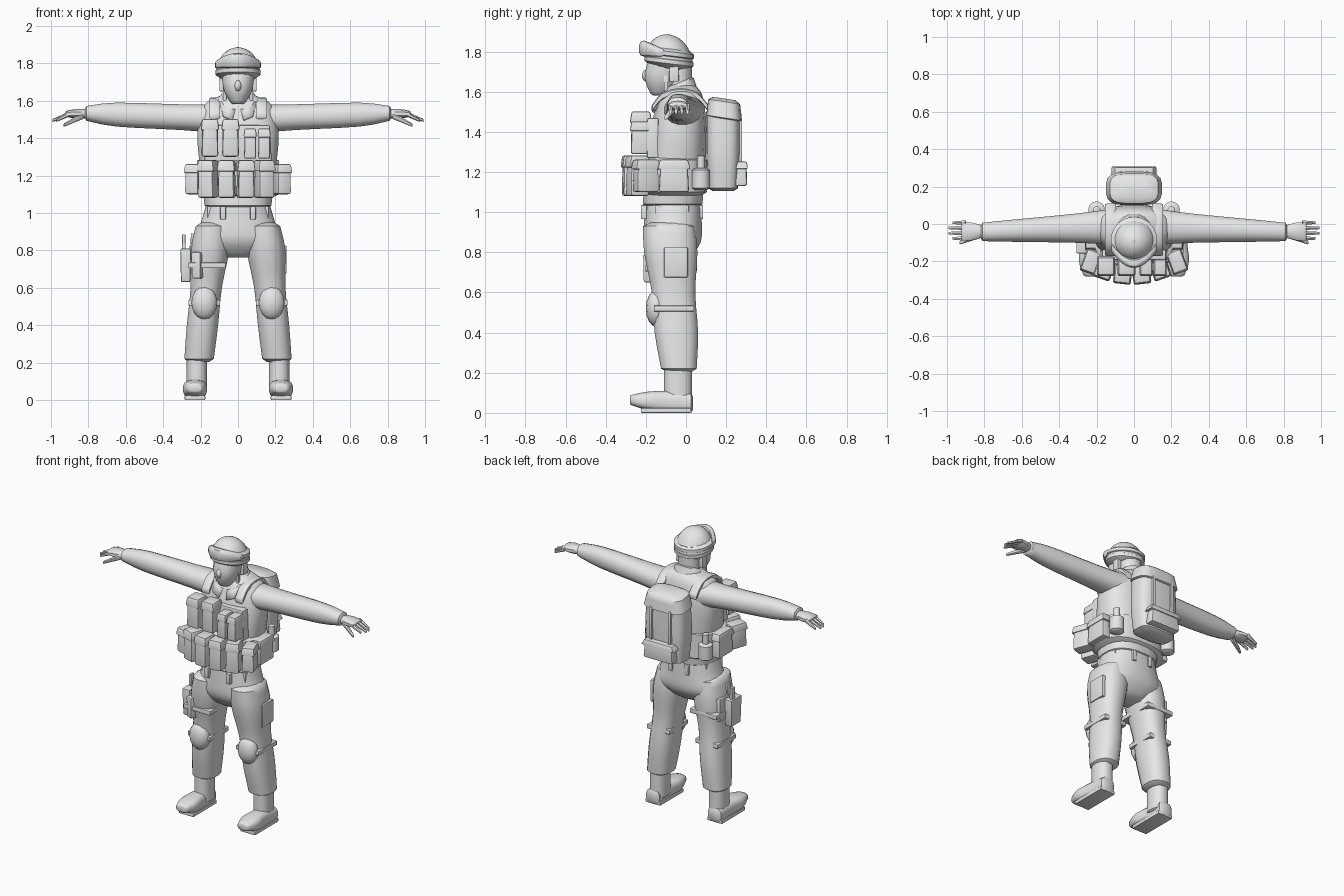
import bpy
import bmesh
from math import cos, sin, pi, radians, copysign
from mathutils import Matrix, Vector

cube = bpy.data.objects.get("Cube")
if cube:
    bpy.data.objects.remove(cube, do_unlink=True)

grey = bpy.data.materials.new("plain_grey")
grey.use_nodes = True
grey.diffuse_color = (.8, .8, .8, 1)
grey.node_tree.nodes["Principled BSDF"].inputs["Base Color"].default_value = grey.diffuse_color


def finish(name, bm, mirror, angle=45):
    """Turn a bmesh into a shaded object, optionally mirrored across x."""
    bmesh.ops.recalc_face_normals(bm, faces=bm.faces)
    mesh = bpy.data.meshes.new(name)
    bm.to_mesh(mesh)
    bm.free()
    mesh.materials.append(grey)
    obj = bpy.data.objects.new(name, mesh)
    bpy.context.collection.objects.link(obj)
    bpy.ops.object.select_all(action='DESELECT')
    obj.select_set(True)
    bpy.context.view_layer.objects.active = obj
    bpy.ops.object.shade_smooth_by_angle(angle=radians(angle))
    if mirror:
        modifier = obj.modifiers.new("mirror", 'MIRROR')
        modifier.use_mirror_merge = False
    return obj


def smooth_rings(rings, steps=3):
    """Pass a smooth curve through the rings and add a small rounded cap at each end."""
    padded = [rings[0]] + rings + [rings[-1]]
    result = []
    for before, start, end, after in zip(padded, padded[1:], padded[2:], padded[3:]):
        for t in (step / steps for step in range(steps)):
            bend = 2 * before - 5 * start + 4 * end - after
            twist = 3 * (start - end) + after - before
            result.append(start + (end - before + (bend + twist * t) * t) * t / 2)
    result.append(rings[-1])
    caps = []
    for tip, inner in ((result[0], result[1]), (result[-1], result[-2])):
        cap = tip.copy()
        cap[0] += copysign(min(tip[1], tip[2]) / 5, tip[0] - inner[0])
        cap[1] *= .7
        cap[2] *= .7
        caps.append(cap)
    return [caps[0]] + result + [caps[1]]


def loft(name, axis, centre, rings, lean=(0, 0), sides=16, power=2, shear=0, mirror=False):
    """Skin rings (position, radius, radius, optional offsets) along an axis whose centre leans."""
    across, along = [i for i in range(3) if i != axis]
    bm = bmesh.new()
    loops = []
    for ring in smooth_rings([Vector(r + (0,) * (5 - len(r))) for r in rings]):
        pos, width, depth, shift_a, shift_b = ring
        loop = []
        for i in range(sides):
            turn = 2 * pi * (i + .5) / sides
            u = copysign(abs(cos(turn)) ** (2 / power), cos(turn)) * width
            v = copysign(abs(sin(turn)) ** (2 / power), sin(turn)) * depth
            point = Vector()
            point[axis] = pos + shear * v
            point[across] = centre[0] + lean[0] * pos + shift_a + u
            point[along] = centre[1] + lean[1] * pos + shift_b + v
            loop.append(bm.verts.new(point))
        loops.append(loop)
    for low, high in zip(loops, loops[1:]):
        for i in range(sides):
            j = (i + 1) % sides
            bm.faces.new((low[i], low[j], high[j], high[i]))
    bm.faces.new(loops[0])
    bm.faces.new(loops[-1])
    return finish(name, bm, mirror)


def box(name, centre, size, taper=1, turn=0, mirror=False):
    """Bevelled box, narrowed at the top by taper and turned about z."""
    bm = bmesh.new()
    bmesh.ops.create_cube(bm, size=1)
    for vert in bm.verts:
        if vert.co.z > 0:
            vert.co.xy *= taper
        vert.co *= Vector(size)
    bmesh.ops.bevel(bm, geom=bm.edges[:], offset=min(size) / 5, segments=2,
                    profile=.6, affect='EDGES')
    place = Matrix.Translation(centre) @ Matrix.Rotation(radians(turn), 4, 'Z')
    bmesh.ops.transform(bm, matrix=place, verts=bm.verts)
    return finish(name, bm, mirror, 40)


def ball(name, centre, radii, mirror=False):
    """Smooth ellipsoid."""
    bm = bmesh.new()
    bmesh.ops.create_uvsphere(bm, u_segments=14, v_segments=8, radius=1)
    place = Matrix.Translation(centre) @ Matrix.Diagonal(radii).to_4x4()
    bmesh.ops.transform(bm, matrix=place, verts=bm.verts)
    return finish(name, bm, mirror)


def pouch(name, centre, size, turn=0, mirror=False):
    """Pouch body with an overhanging flap."""
    width, depth, height = size
    box(name, centre, size, .9, turn, mirror)
    lid = Vector(centre) + Vector((0, 0, height * .36))
    box(name + "_flap", lid, (width * 1.1, depth * 1.1, height * .3), .85, turn, mirror)


# Jacket, collar and arms
loft("jacket", 2, (0, -.15), [(1.04, .18, .15), (1.2, .2, .15), (1.42, .22, .14),
                              (1.57, .19, .11), (1.62, .11, .08)],
     lean=(0, .08), sides=20, power=2.5)
loft("collar", 2, (0, -.04), [(1.56, .12, .1), (1.63, .09, .08)], shear=.5)
for side in (-1, 1):
    bm = bmesh.new()
    corners = [(.01, -.13, 1.57), (.1, -.11, 1.6), (.08, -.16, 1.52), (.03, -.17, 1.5)]
    bm.faces.new([bm.verts.new((side * x, y, z)) for x, y, z in corners])
    lapel = finish("collar_lapel", bm, False)
    lapel.modifiers.new("thickness", 'SOLIDIFY').thickness = .015
loft("arm", 0, (-.01, 1.5), [(.1, .1, .08), (.3, .08, .07), (.65, .06, .065), (.81, .05, .04)],
     lean=(-.04, .04), power=2.2, mirror=True)

# Hands
loft("palm", 0, (-.04, 1.53), [(.8, .03, .025), (.87, .05, .025), (.92, .05, .015)],
     sides=10, power=2.5, mirror=True)
for finger in (-1.5, -.5, .5, 1.5):
    y = -.035 + finger * .028
    reach = 1 - abs(finger) * .02
    loft("finger", 0, (y, 1.53), [(.9, .014, .014), (reach, .008, .008, 0, -.035)],
         sides=6, mirror=True)
loft("thumb", 0, (-.06, 1.52), [(.83, .02, .02), (.93, .01, .01, -.04, -.05)],
     sides=8, mirror=True)

# Trousers
loft("trouser_seat", 2, (0, -.065), [(.78, .13, .09), (.85, .235, .14),
                                     (.95, .2, .145), (1.07, .165, .14)],
     sides=20, power=2.4)
loft("trouser_leg", 2, (.23, -.02), [(.93, .09, .13), (.8, .105, .135), (.6, .085, .11),
                                     (.4, .085, .11), (.22, .08, .09)],
     lean=(-.1, -.07), power=2.4, mirror=True)
ball("knee_pad", (.18, -.15, .52), (.07, .05, .09), mirror=True)
box("knee_strap", (.18, -.06, .52), (.17, .2, .03), mirror=True)
for x, y in ((.08, -.21), (.15, -.14), (.15, 0), (.06, .07)):
    box("belt_loop", (x, y, 1), (.03, .03, .07), mirror=True)
box("cargo_pocket", (.24, -.05, .75), (.04, .12, .15), mirror=True)

# Boots
loft("boot_shaft", 2, (.22, -.04), [(.05, .055, .07), (.26, .055, .07)],
     power=2.4, mirror=True)
loft("boot_foot", 1, (.23, .05), [(.025, .05, .048), (-.1, .055, .055),
                                  (-.2, .065, .045), (-.275, .04, .025)],
     lean=(0, -.05), power=2.8, mirror=True)
box("boot_sole", (.23, -.1, .012), (.11, .25, .024), mirror=True)

# Head and face
loft("neck", 2, (0, -.035), [(1.55, .07, .065), (1.74, .07, .065)])
loft("head", 2, (0, -.525), [(1.59, .04, .05), (1.64, .07, .085), (1.7, .085, .105),
                             (1.8, .09, .1)], lean=(0, .25), power=2.2)
ball("nose", (0, -.195, 1.68), (.02, .025, .03))
box("ear_guard", (.085, -.06, 1.69), (.03, .05, .08), .9, mirror=True)
box("chin_strap", (.07, -.1, 1.64), (.02, .02, .09), 1.1, mirror=True)

# Helmet and goggles
arc = [step / 4 for step in range(7)]
loft("helmet", 2, (0, -.085), [(1.74 + .145 * sin(t), .12 * cos(t), .12 * cos(t)) for t in arc],
     sides=18, shear=-.12)
for name, height, radius in (("goggle_strap", 1.78, .124), ("helmet_rim", 1.74, .122)):
    loft(name, 2, (0, -.085), [(height, radius, radius), (height + .02, radius, radius)],
         sides=18, shear=-.12)
span = [step / 4 for step in range(-4, 5)]
loft("goggles", 0, (-.21, 1.815),
     [(t * .115, .025, .04 - t * t * .02, t * t * .08, t * t * -.02) for t in span],
     sides=10, power=2.6)

# Load vest and belt
loft("vest_belt", 2, (0, -.06), [(1.1, .22, .165), (1.26, .22, .165)], sides=20, power=2.6)
box("chest_panel", (0, -.165, 1.37), (.36, .06, .2), .95)
loft("shoulder_strap", 1, (.125, 1.5),
     [(-.03 - .14 * cos(t), .03, .018, 0, .1 * sin(t)) for t in (.2, .9, pi / 2, 2.2, 2.9)],
     sides=8, power=4, mirror=True)

# Chest and belt pouches
for x in (-.15, -.04):
    pouch("tall_chest_pouch", (x, -.225, 1.4), (.09, .1, .2))
for x in (.065, .14):
    pouch("short_chest_pouch", (x, -.225, 1.37), (.065, .1, .16))
for slot in (-1.5, -.5, .5, 1.5):
    pouch("belt_pouch", (slot * .1 - .01, -.28 + abs(slot) * .025, 1.18), (.09, .1, .2), slot * 13)
pouch("front_side_pouch", (.23, -.2, 1.18), (.08, .12, .16), 20, mirror=True)
pouch("side_pouch", (.225, -.06, 1.18), (.07, .15, .16), mirror=True)
loft("canteen", 2, (.2, .075), [(1.12, .045, .045), (1.21, .045, .045)], mirror=True)
loft("canteen_cap", 2, (.2, .075), [(1.2, .02, .02), (1.28, .02, .02)], mirror=True)

# Backpack
loft("backpack", 2, (0, .185), [(1.12, .13, .075), (1.3, .145, .085), (1.5, .135, .085)],
     sides=20, power=3.5)
loft("backpack_lid", 2, (0, .19), [(1.47, .15, .09), (1.55, .13, .08)],
     sides=20, power=3.5, shear=-.15)
pouch("backpack_lower_pouch", (0, .265, 1.19), (.22, .08, .12))
box("backpack_strap", (.07, .265, 1.36), (.02, .03, .22), mirror=True)

# Thigh holster with sidearm
box("holster", (-.28, -.1, .72), (.05, .1, .18), 1.15)
box("sidearm_grip", (-.29, -.08, .83), (.02, .04, .11), .8)
box("holster_hanger", (-.245, -.1, .83), (.02, .05, .12), .7)
box("thigh_strap", (-.165, -.075, .72), (.2, .26, .03))
box("magazine_pouch", (-.215, -.18, .72), (.05, .05, .14), 1.1, -25)
